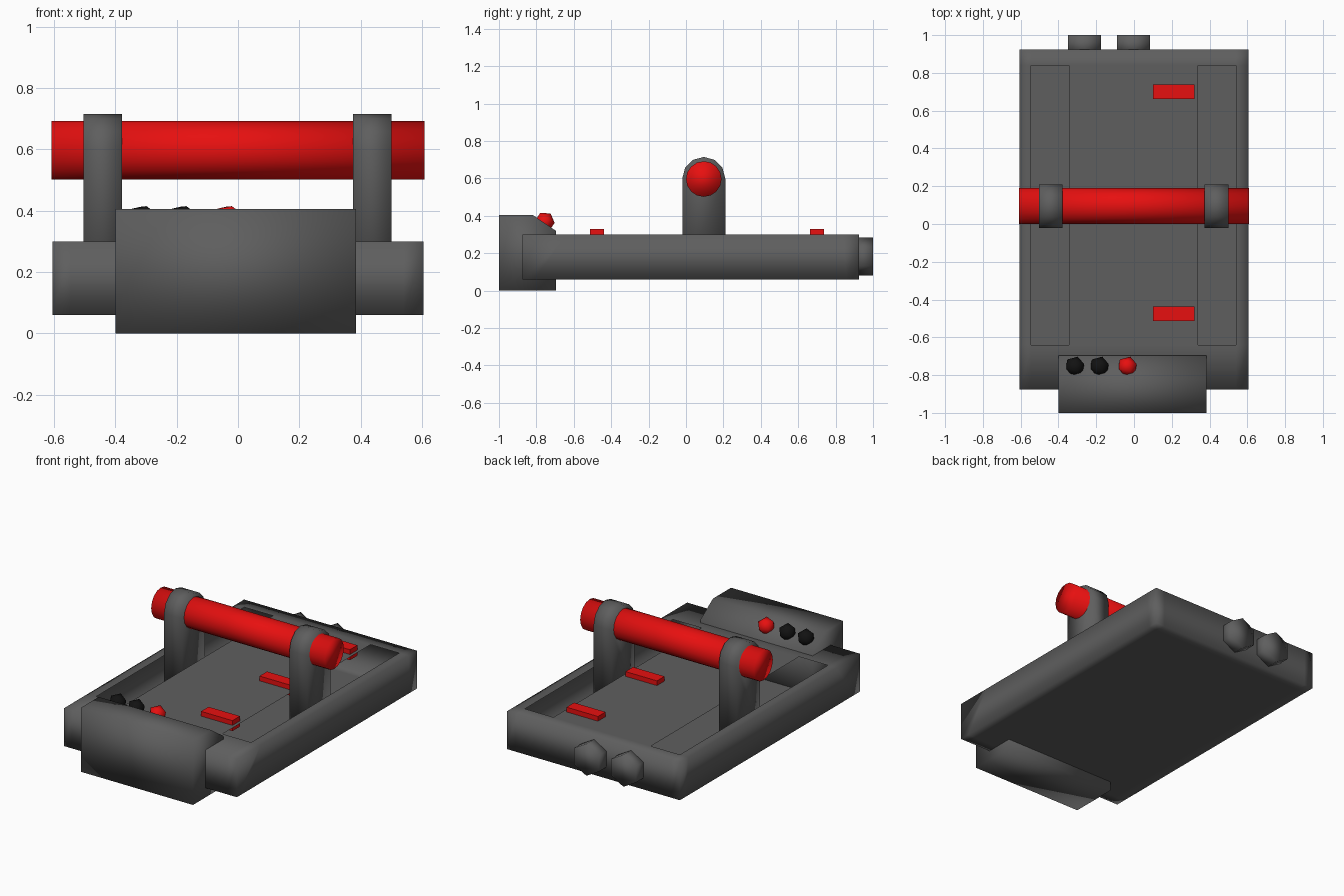
import bpy, bmesh, math
from mathutils import Matrix

if "Cube" in bpy.data.objects:
    bpy.data.objects.remove(bpy.data.objects["Cube"])


def material(name, rgb):
    m = bpy.data.materials.new(name)
    m.diffuse_color = (*rgb, 1)
    m.use_nodes = True
    m.node_tree.nodes["Principled BSDF"].inputs["Base Color"].default_value = m.diffuse_color
    return m


GREY = material("dark_grey", (0.113, 0.113, 0.113))
RED = material("red", (0.8, 0.005, 0.005))
BLACK = material("black", (0.006, 0.006, 0.006))


def finish(name, bm, mat, smooth=True):
    bmesh.ops.recalc_face_normals(bm, faces=bm.faces)
    for f in bm.faces:
        f.smooth = smooth
    me = bpy.data.meshes.new(name)
    bm.to_mesh(me)
    bm.free()
    me.materials.append(mat)
    ob = bpy.data.objects.new(name, me)
    bpy.context.collection.objects.link(ob)
    return ob


def side_profile(name, pts, x0, x1, mat):
    """Extrude a (y, z) outline along x."""
    bm = bmesh.new()
    a = [bm.verts.new((x0, y, z)) for y, z in pts]
    b = [bm.verts.new((x1, y, z)) for y, z in pts]
    bm.faces.new(a)
    bm.faces.new(b)
    for i in range(len(pts)):
        j = (i + 1) % len(pts)
        bm.faces.new((a[i], a[j], b[j], b[i]))
    return finish(name, bm, mat)


def cylinder(name, center, radius, depth, sides, rotation, mat):
    bm = bmesh.new()
    bmesh.ops.create_cone(bm, cap_ends=True, segments=sides, radius1=radius,
                          radius2=radius, depth=depth,
                          matrix=Matrix.Translation(center) @ rotation)
    return finish(name, bm, mat)


# Hollow base: a shell whose top has two long slots
xs = [-0.605, -0.545, -0.343, 0.34, 0.54, 0.605]
y_top = [-0.875, -0.64, 0.84, 0.925]
y_bottom = [-0.875, -0.81, 0.86, 0.925]
bm = bmesh.new()


def sheet(ys, z, holes):
    v = [[bm.verts.new((x, y, z)) for y in ys] for x in xs]
    for i in range(5):
        for j in range(3):
            if (i, j) not in holes:
                bm.faces.new((v[i][j], v[i + 1][j], v[i + 1][j + 1], v[i][j + 1]))
    # Outer loop of the sheet
    return ([v[i][0] for i in range(5)] + [v[5][j] for j in range(3)]
            + [v[i][3] for i in range(5, 0, -1)] + [v[0][j] for j in range(3, 0, -1)])


top = sheet(y_top, 0.30, {(1, 1), (3, 1)})
bottom = sheet(y_bottom, 0.06, set())
for i in range(len(top)):
    j = (i + 1) % len(top)
    bm.faces.new((bottom[i], bottom[j], top[j], top[i]))
finish("base_shell", bm, GREY)

# Control box with a sloped panel
side_profile("control_box", [(-1, 0), (-0.695, 0), (-0.695, 0.32), (-0.82, 0.405), (-1, 0.405)],
             -0.4, 0.385, GREY)

# Arched uprights standing in the slots
arch = [(0.095 + 0.115 * math.cos(math.radians(a)), 0.6 + 0.115 * math.sin(math.radians(a)))
        for a in range(0, 181, 30)]
for name, x in (("left_upright", -0.441), ("right_upright", 0.437)):
    side_profile(name, [(0.21, 0.08)] + arch + [(-0.02, 0.08)], x - 0.063, x + 0.063, GREY)

# Cross bar
cylinder("cross_bar", (0, 0.095, 0.597), 0.095, 1.216, 16, Matrix.Rotation(math.pi / 2, 4, 'Y'), RED)

# Rear hexagonal connectors
for i, x in enumerate((-0.262, -0.003)):
    cylinder(f"rear_connector_{i + 1}", (x, 0.95, 0.183), 0.101, 0.1, 6,
             Matrix.Rotation(math.pi / 2, 4, 'X'), GREY)

# Red plates set through the deck
for i, y in enumerate((-0.475, 0.11, 0.7)):
    bm = bmesh.new()
    bmesh.ops.create_cube(bm, size=1, matrix=Matrix.Translation((0.21, y, 0.297))
                          @ Matrix.Diagonal((0.22, 0.075, 0.066, 1)))
    finish(f"deck_plate_{i + 1}", bm, RED, False)

# Faceted knobs on the sloped panel
for i, (x, mat) in enumerate(((-0.313, BLACK), (-0.183, BLACK), (-0.035, RED))):
    bm = bmesh.new()
    bmesh.ops.create_icosphere(bm, subdivisions=1, radius=0.055,
                               matrix=Matrix.Translation((x, -0.755, 0.368))
                               @ Matrix.Rotation(math.radians(-34), 4, 'X'))
    finish(f"knob_{i + 1}", bm, mat)
